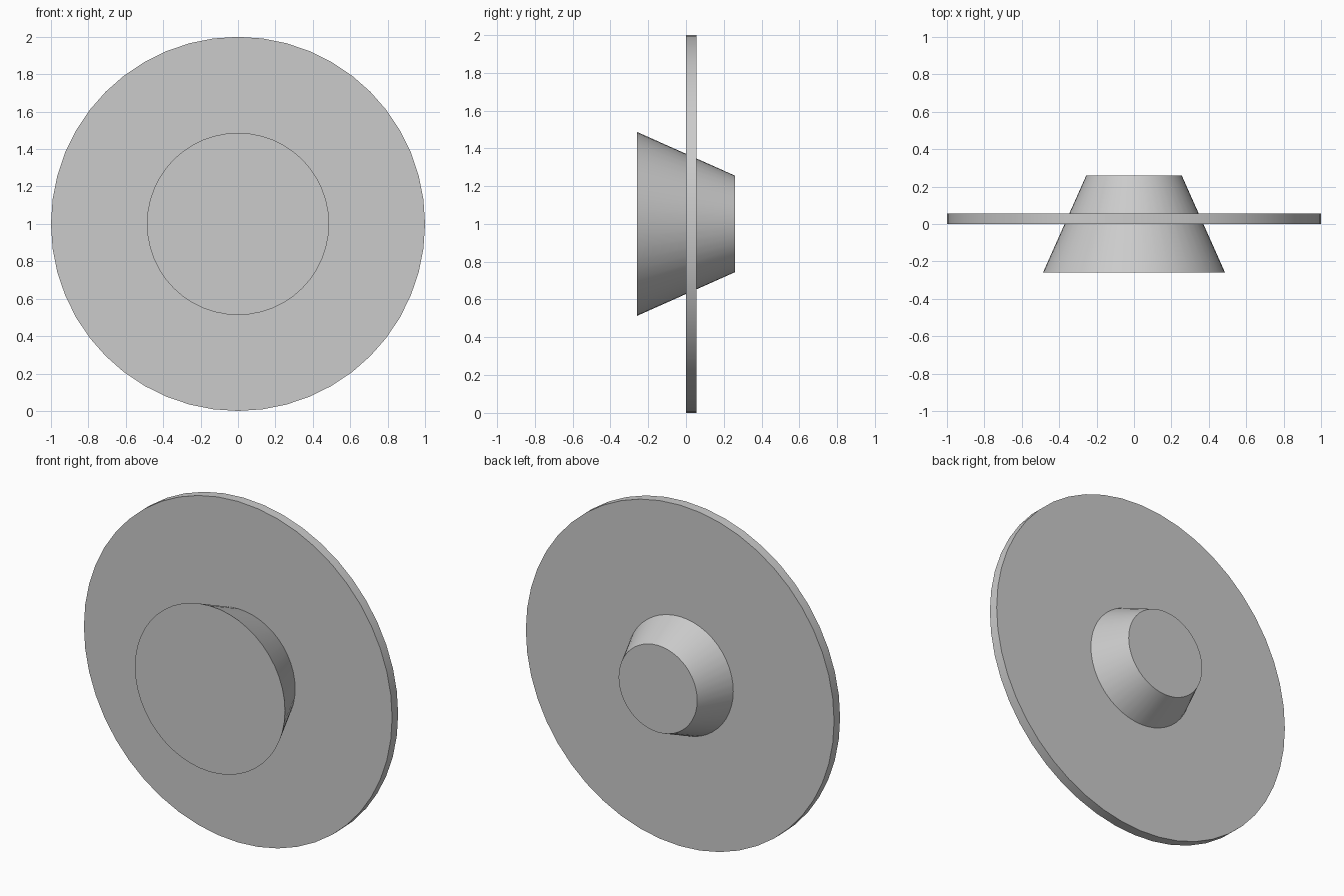
import bpy
import math

cube = bpy.data.objects.get("Cube")
if cube:
    bpy.data.objects.remove(cube, do_unlink=True)

# Single plain grey material
grey = bpy.data.materials.new("light_grey")
grey.use_nodes = True
colour = (0.6, 0.6, 0.6, 1.0)
grey.diffuse_color = colour
grey.node_tree.nodes["Principled BSDF"].inputs["Base Color"].default_value = colour

SIDES = 48
CENTRE_Z = 1.0


def round_part(name, front_y, back_y, front_radius, back_radius):
    """Capped round solid lying along the y axis."""
    bpy.ops.mesh.primitive_cone_add(
        vertices=SIDES, radius1=back_radius, radius2=front_radius,
        depth=back_y - front_y,
        location=(0, (front_y + back_y) / 2, CENTRE_Z),
        rotation=(math.pi / 2, 0, 0))
    part = bpy.context.object
    part.name = name
    part.data.materials.append(grey)
    bpy.ops.object.shade_smooth_by_angle(angle=math.radians(30))
    return part


# Thin upright disc
round_part("disc", 0.0, 0.056, 1.0, 1.0)

# Tapered hub passing through the disc, wide end to the front
round_part("tapered_hub", -0.26, 0.26, 0.487, 0.255)
